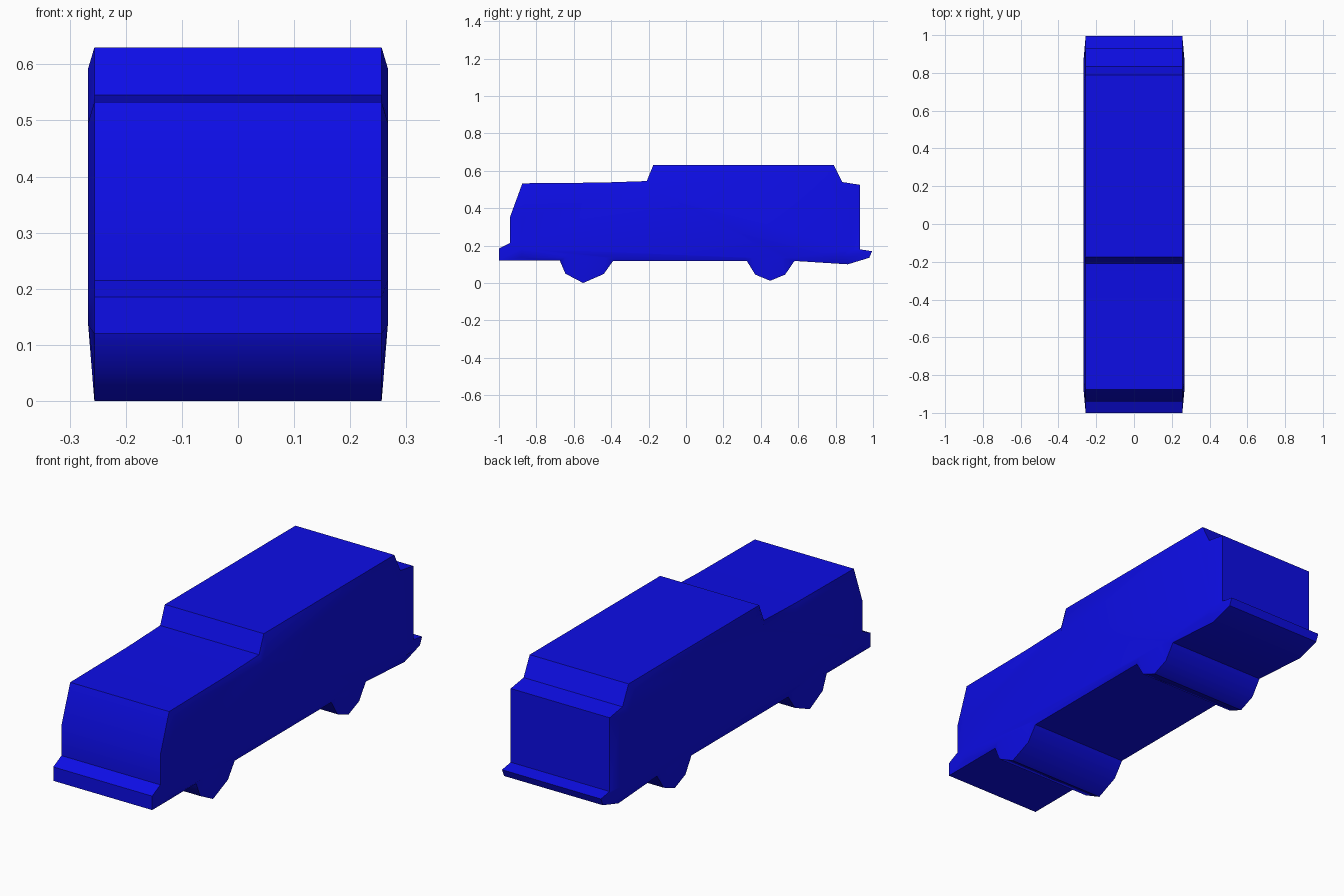
import bpy, bmesh, math

if "Cube" in bpy.data.objects:
    bpy.data.objects.remove(bpy.data.objects["Cube"])

# single paint colour
paint = bpy.data.materials.new("deep blue paint")
paint.diffuse_color = (0.004, 0.004, 0.80, 1)
paint.use_nodes = True
paint.node_tree.nodes["Principled BSDF"].inputs["Base Color"].default_value = paint.diffuse_color

# side outline (y, z): bumper, nose, bonnet, cabin, tail, wheels
outline = [
    (-1.0, 0.12), (-1.0, 0.185), (-0.94, 0.215), (-0.94, 0.355),
    (-0.875, 0.533), (-0.45, 0.537), (-0.21, 0.545), (-0.175, 0.63),
    (0.79, 0.63), (0.835, 0.54), (0.93, 0.525), (0.93, 0.18),
    (0.995, 0.17), (0.98, 0.135), (0.865, 0.10), (0.58, 0.118),
    (0.53, 0.045), (0.45, 0.012), (0.37, 0.045), (0.325, 0.118),
    (-0.39, 0.118), (-0.44, 0.048), (-0.55, 0.0), (-0.645, 0.05),
    (-0.675, 0.12),
]
EDGE_X, SIDE_X = 0.256, 0.267


def inner(y, z):
    """Point of the flat side panel that belongs to an outline point."""
    y = max(-0.88, min(0.87, y * 0.96))
    z = z - 0.037 if z > 0.5 else max(z, 0.135)
    return y, z


bm = bmesh.new()
panel = [inner(y, z) for y, z in outline]
rings = []
for x, pts in ((-SIDE_X, panel), (-EDGE_X, outline),
               (EDGE_X, outline), (SIDE_X, panel)):
    rings.append([bm.verts.new((x, y, z)) for y, z in pts])

# shell and tapered side borders
n = len(outline)
for a, b in zip(rings, rings[1:]):
    for i in range(n):
        j = (i + 1) % n
        bm.faces.new((a[i], a[j], b[j], b[i]))
# flat side panels
bm.faces.new(rings[0])
bm.faces.new(list(reversed(rings[-1])))
bmesh.ops.remove_doubles(bm, verts=bm.verts, dist=0.0005)
bmesh.ops.recalc_face_normals(bm, faces=bm.faces)

mesh = bpy.data.meshes.new("car_body")
bm.to_mesh(mesh)
bm.free()
mesh.materials.append(paint)
body = bpy.data.objects.new("car_body", mesh)
bpy.context.collection.objects.link(body)
bpy.context.view_layer.objects.active = body
body.select_set(True)
bpy.ops.object.shade_smooth_by_angle(angle=math.radians(40))
